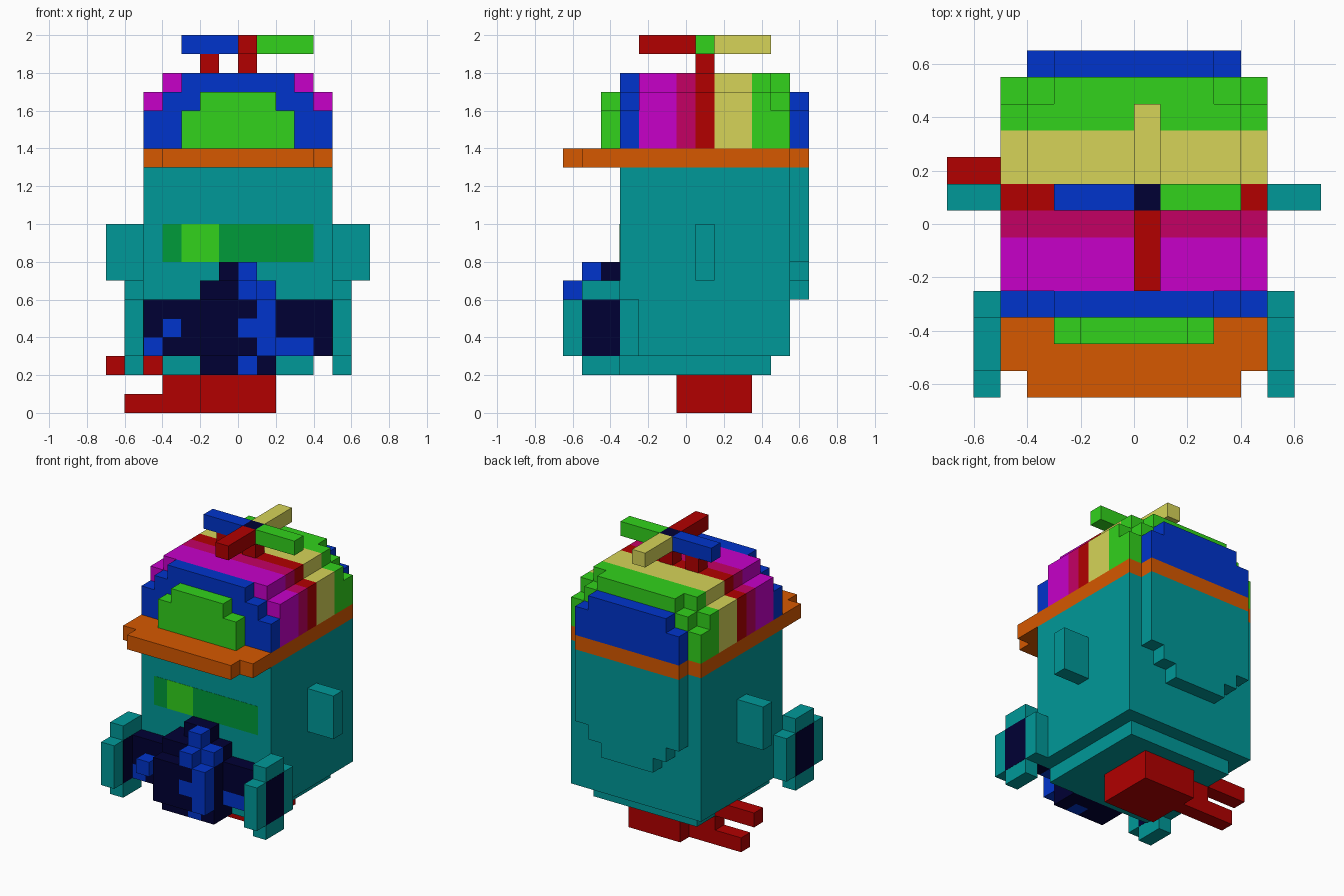
import bpy
import bmesh

cube = bpy.data.objects.get("Cube")
if cube:
    bpy.data.objects.remove(cube, do_unlink=True)


def linear(c):
    c /= 255
    return c / 12.92 if c <= 0.04045 else ((c + 0.055) / 1.055) ** 2.4


def material(name, rgb):
    m = bpy.data.materials.new(name)
    m.use_nodes = True
    col = tuple(linear(c) for c in rgb) + (1.0,)
    m.diffuse_color = col
    m.node_tree.nodes["Principled BSDF"].inputs["Base Color"].default_value = col
    return m


MATS = {n: material(n, c) for n, c in {
    "teal": (0, 153, 153), "orange": (214, 88, 0), "green": (50, 210, 28),
    "blue": (0, 52, 204), "magenta": (199, 0, 201), "crimson": (196, 0, 100),
    "red": (178, 0, 0), "yellow": (214, 212, 88), "navy": (0, 0, 52),
    "dark green": (0, 155, 58)}.items()}


def prism(name, mat, outline, axis, a, b):
    """Extrude a 2D outline along the x, y or z axis from a to b."""
    bm = bmesh.new()

    def place(p, t):
        return {"x": (t, *p), "y": (p[0], t, p[1]), "z": (*p, t)}[axis]

    face = bm.faces.new([bm.verts.new(place(p, a)) for p in outline])
    ext = bmesh.ops.extrude_face_region(bm, geom=[face])
    for v in ext["geom"]:
        if isinstance(v, bmesh.types.BMVert):
            v.co["xyz".index(axis)] = b
    bmesh.ops.recalc_face_normals(bm, faces=bm.faces)
    me = bpy.data.meshes.new(name)
    bm.to_mesh(me)
    bm.free()
    me.materials.append(MATS[mat])
    ob = bpy.data.objects.new(name, me)
    bpy.context.collection.objects.link(ob)
    return ob


def box(name, mat, x, y, z):
    return prism(name, mat, [(x[0], y[0]), (x[1], y[0]), (x[1], y[1]), (x[0], y[1])],
                 "z", z[0], z[1])


def stepped(z0, steps):
    """Symmetric stair outline: steps are (half width, end height)."""
    right, z = [], z0
    for half, end in steps:
        right += [(half, z), (half, end)]
        z = end
    return right + [(-u, v) for u, v in reversed(right)]


# Body, floor and rear panel
box("body", "teal", (-.5, .5), (-.35, .55), (.3, 1.3))
box("floor_plate", "teal", (-.4, .4), (-.35, .45), (.2, .3))
prism("rear_panel", "teal", stepped(.6, [(.2, .7), (.3, .8), (.4, 1.3)]), "y", .55, .65)

# Visor strip with a lit pupil
for name, mat, x in (("right", "dark green", (-.4, -.3)), ("pupil", "green", (-.3, -.1)),
                     ("left", "dark green", (-.1, .4))):
    box("visor_" + name, mat, x, (-.3515, -.35), (.8, 1))

# Cap brim, with a narrower lip at front and back
prism("cap_brim", "orange", [(.5, -.55), (.5, .55), (.4, .55), (.4, .65), (-.4, .65), (-.4, .55),
                             (-.5, .55), (-.5, -.55), (-.4, -.55), (-.4, -.65), (.4, -.65),
                             (.4, -.55)], "z", 1.3, 1.4)

# Striped cap crown, one stair-shaped slice per stripe
FULL = [(.5, 1.7), (.4, 1.8)]
TAPER = [(.5, 1.6), (.4, 1.7), (.3, 1.8)]
for name, mat, y0, y1, steps in [
        ("front_badge", "green", -.45, -.35, [(.3, 1.6), (.2, 1.7)]),
        ("front_stripe", "blue", -.35, -.25, TAPER),
        ("magenta_stripe", "magenta", -.25, -.05, FULL),
        ("crimson_stripe", "crimson", -.05, .05, FULL),
        ("red_stripe", "red", .05, .15, FULL),
        ("yellow_stripe", "yellow", .15, .35, FULL),
        ("green_stripe", "green", .35, .45, FULL),
        ("green_stripe_rear", "green", .45, .55, TAPER),
        ("rear_stripe", "blue", .55, .65, [(.4, 1.6), (.3, 1.7)])]:
    prism("cap_" + name, mat, stepped(1.4, steps), "y", y0, y1)

# Propeller
for name, x in (("propeller_post", (0, .1)), ("propeller_peg", (-.2, -.1))):
    box(name, "red", x, (.05, .15), (1.8, 1.9))
for name, mat, x, y in [
        ("hub", "navy", (0, .1), (.05, .15)),
        ("right_blade", "blue", (-.3, 0), (.05, .15)),
        ("left_blade", "green", (.1, .4), (.05, .15)),
        ("front_blade", "red", (0, .1), (-.25, .05)),
        ("rear_blade", "yellow", (0, .1), (.15, .45))]:
    box("propeller_" + name, mat, x, y, (1.9, 2))

# Side fins and round side discs with dark hubs
DISC = [(-.55, .2), (-.35, .2), (-.35, .3), (-.25, .3), (-.25, .6), (-.35, .6),
        (-.35, .7), (-.55, .7), (-.55, .6), (-.65, .6), (-.65, .3), (-.55, .3)]
for side, s in (("left", 1), ("right", -1)):
    box(side + "_fin", "teal", sorted((.5 * s, .7 * s)), (.05, .15), (.7, 1))
    prism(side + "_disc", "teal", DISC, "x", .5 * s, .6 * s)
    box(side + "_disc_hub", "navy", sorted((.4985 * s, .6015 * s)), (-.55, -.35), (.3, .6))

# Foot block with a forked tool reaching to the right
box("foot_block", "red", (-.2, .2), (-.05, .35), (0, .2))
prism("foot_fork", "red", [(-.2, 0), (-.2, .2), (-.4, .2), (-.4, .3), (-.7, .3), (-.7, .2),
                           (-.4, .2001), (-.4, .1), (-.6, .1), (-.6, 0)], "y", .15, .25)

# Mask on the front: dark layers with blue pieces one step deep
BACK, LOW, MID, HIGH = -.35, -.45, -.55, -.65
for name, mat, x, y, z in [
        ("right_wing", "navy", (-.5, -.2), (LOW, BACK), (.4, .6)),
        ("right_wing_lower", "navy", (-.4, -.2), (LOW, BACK), (.3, .4)),
        ("right_wing_tip", "blue", (-.5, -.4), (LOW, BACK), (.3, .4)),
        ("right_wing_stud", "blue", (-.4, -.3), (MID, LOW), (.4, .5)),
        ("left_wing", "navy", (.2, .5), (LOW, BACK), (.4, .6)),
        ("left_wing_lower", "blue", (.2, .4), (LOW, BACK), (.3, .4)),
        ("left_wing_tip", "navy", (.4, .5), (LOW, BACK), (.3, .4)),
        ("core", "navy", (-.2, .2), (MID, BACK), (.3, .6)),
        ("chin", "navy", (-.2, .2), (LOW, BACK), (.2, .3)),
        ("chin_right", "navy", (-.2, 0), (MID, LOW), (.2, .3)),
        ("chin_centre", "blue", (0, .1), (MID, LOW), (.2, .3)),
        ("chin_left", "navy", (.1, .2), (MID, LOW), (.2, .3)),
        ("brow", "navy", (-.2, .2), (LOW, BACK), (.6, .7)),
        ("brow_right", "navy", (-.2, .1), (MID, LOW), (.6, .7)),
        ("brow_left", "blue", (.1, .2), (MID, LOW), (.6, .7)),
        ("brow_centre", "blue", (0, .1), (HIGH, MID), (.6, .7)),
        ("crest", "navy", (-.1, .1), (LOW, BACK), (.7, .8)),
        ("crest_front", "blue", (0, .1), (MID, LOW), (.7, .8)),
        ("snout", "navy", (-.2, 0), (HIGH, MID), (.3, .6)),
        ("snout_upper", "navy", (0, .1), (HIGH, MID), (.5, .6)),
        ("snout_patch", "blue", (0, .1), (HIGH, MID), (.4, .5)),
        ("snout_lower", "navy", (0, .1), (HIGH, MID), (.3, .4)),
        ("snout_ridge", "blue", (.1, .2), (HIGH, MID), (.3, .6))]:
    box("mask_" + name, mat, x, y, z)
